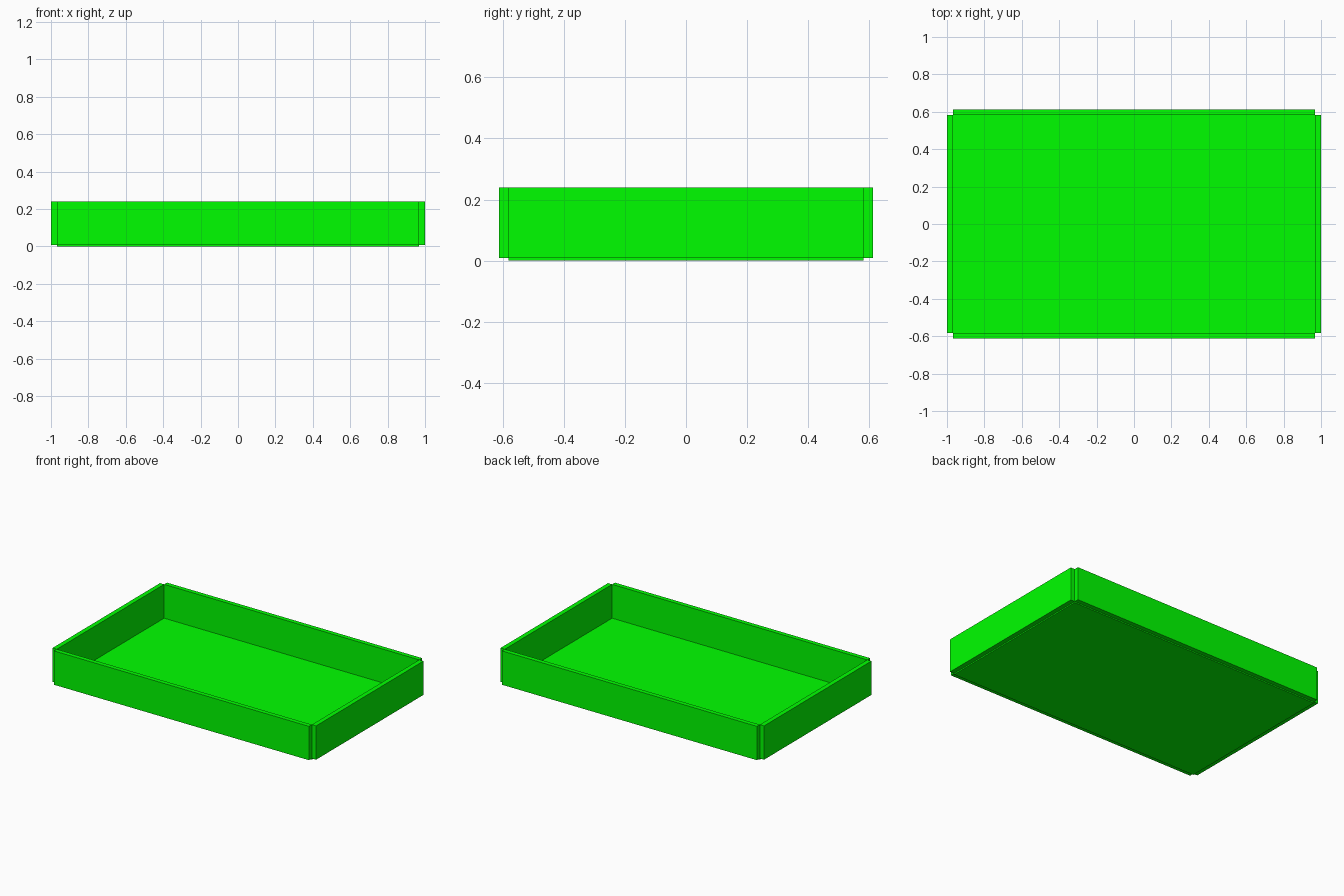
import bpy

if "Cube" in bpy.data.objects:
    bpy.data.objects.remove(bpy.data.objects["Cube"])

# Pure green shared by all panels
green = bpy.data.materials.new("green")
green.diffuse_color = (0, 1, 0, 1)
green.use_nodes = True
green.node_tree.nodes["Principled BSDF"].inputs["Base Color"].default_value = green.diffuse_color

X_OUT, X_IN = 1.0, 0.968      # side wall faces
Y_OUT, Y_IN = 0.613, 0.582    # front / back wall faces
Z_FLOOR, Z_TOP = 0.008, 0.24


def box(name, lo, hi):
    """Axis-aligned panel between two corners."""
    bpy.ops.mesh.primitive_cube_add(
        size=1, location=[(a + b) / 2 for a, b in zip(lo, hi)])
    ob = bpy.context.object
    ob.name = name
    ob.scale = [b - a for a, b in zip(lo, hi)]
    bpy.ops.object.transform_apply(location=False, rotation=False, scale=True)
    ob.data.materials.append(green)


# Thin tray floor
box("tray_floor", (-X_IN, -Y_IN, 0), (X_IN, Y_IN, Z_FLOOR))

# Four walls standing around the floor, leaving notched corners
for side, s in (("left", -1), ("right", 1)):
    x0, x1 = sorted((s * X_IN, s * X_OUT))
    box(side + "_wall", (x0, -Y_IN, Z_FLOOR), (x1, Y_IN, Z_TOP))
for side, s in (("front", -1), ("back", 1)):
    y0, y1 = sorted((s * Y_IN, s * Y_OUT))
    box(side + "_wall", (-X_IN, y0, Z_FLOOR), (X_IN, y1, Z_TOP))
